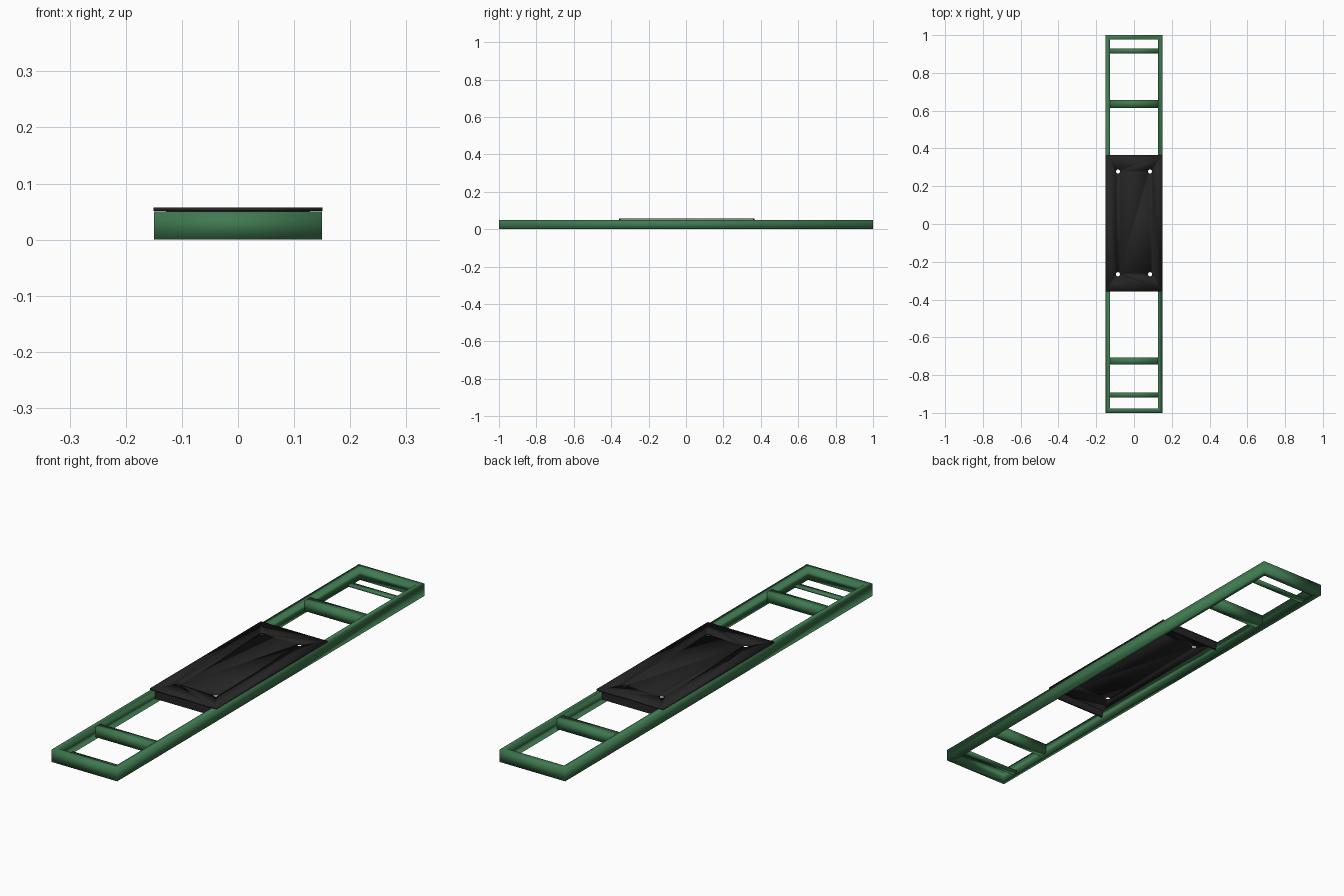
import bpy, bmesh

if "Cube" in bpy.data.objects:
    bpy.data.objects.remove(bpy.data.objects["Cube"])


def material(name, color):
    m = bpy.data.materials.new(name)
    m.diffuse_color = (*color, 1)
    m.use_nodes = True
    m.node_tree.nodes["Principled BSDF"].inputs["Base Color"].default_value = m.diffuse_color
    return m


green = material("green_paint", (0.05, 0.19, 0.08))
black = material("black_steel", (0.018, 0.018, 0.018))


def finish(name, bm, mat, smooth=True):
    bmesh.ops.recalc_face_normals(bm, faces=bm.faces)
    me = bpy.data.meshes.new(name)
    bm.to_mesh(me)
    bm.free()
    ob = bpy.data.objects.new(name, me)
    bpy.context.collection.objects.link(ob)
    if mat:
        me.materials.append(mat)
    for p in me.polygons:
        p.use_smooth = smooth
    return ob


def box(name, x, y, z, mat, smooth=True):
    bm = bmesh.new()
    bmesh.ops.create_cube(bm, size=1)
    for v in bm.verts:
        for i, (a, b) in enumerate((x, y, z)):
            v.co[i] = b if v.co[i] > 0 else a
    return finish(name, bm, mat, smooth)


# Outer frame: mitred rectangular ring
bm = bmesh.new()
rings = []
for hx, hy, z in ((0.15, 1, 0), (0.15, 1, 0.05), (0.128, 0.976, 0.05), (0.128, 0.976, 0)):
    rings.append([bm.verts.new((sx * hx, sy * hy, z))
                  for sx, sy in ((-1, -1), (1, -1), (1, 1), (-1, 1))])
for r in range(4):
    a, b = rings[r], rings[(r + 1) % 4]
    for i in range(4):
        j = (i + 1) % 4
        bm.faces.new((a[i], a[j], b[j], b[i]))
finish("outer_frame", bm, green)

# Cross members and low flat bars near the ends
box("rear_cross_member", (-0.13, 0.13), (0.615, 0.657), (0.01, 0.05), green)
box("front_cross_member", (-0.13, 0.13), (-0.744, -0.708), (0.01, 0.05), green)
box("rear_flat_bar", (-0.13, 0.13), (0.902, 0.928), (0.0, 0.008), green)
box("front_flat_bar", (-0.13, 0.13), (-0.918, -0.892), (0.0, 0.008), green)

# Mounting plate with four bolt holes
plate = box("mounting_plate", (-0.151, 0.151), (-0.357, 0.365), (0.051, 0.057), black)
for x in (-0.085, 0.085):
    for y in (-0.266, 0.278):
        bm = bmesh.new()
        bmesh.ops.create_cone(bm, cap_ends=True, segments=16, radius1=0.011, radius2=0.011, depth=0.1)
        bmesh.ops.translate(bm, verts=bm.verts, vec=(x, y, 0.054))
        cutter = finish("bolt_hole_cutter", bm, None)
        cutter.hide_render = True
        cutter.hide_set(True)
        mod = plate.modifiers.new("bolt_hole", 'BOOLEAN')
        mod.object = cutter
        mod.solver = 'EXACT'

# Folded-down lips at both ends of the plate
for name, y0, y1 in (("front_plate_lip", -0.357, -0.351), ("rear_plate_lip", 0.359, 0.365)):
    box(name, (-0.128, 0.128), (y0, y1), (0.02, 0.052), black, False)
